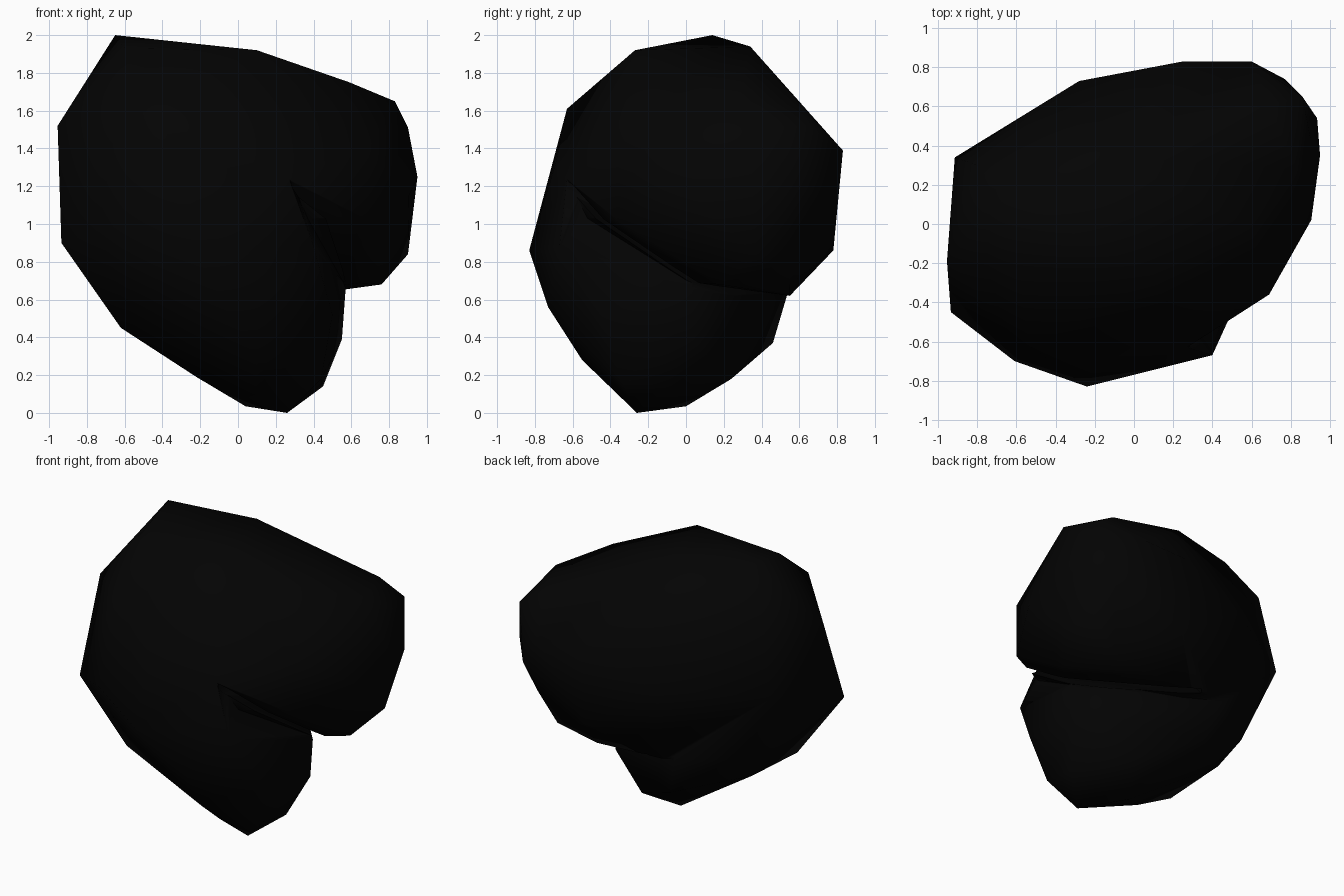
import bpy, bmesh, math

if "Cube" in bpy.data.objects:
    bpy.data.objects.remove(bpy.data.objects["Cube"])

# Left mass shared by both lobes
shared = [(-.935, -.45, .9), (-.72, .22, .66), (-.955, -.19, 1.52),
          (-.915, .34, 1.19), (-.61, -.7, 1.0), (-.525, -.63, 1.61),
          (.1, -.27, 1.92), (.27, -.63, 1.24)]

# Upper lobe, reaching back and to the right
upper = [(-.65, .14, 2.0), (-.6, -.2, 1.93), (-.09, .34, 1.94), (-.8, .3, 1.72),
         (.59, -.02, 1.75), (.83, .28, 1.65), (.9, .44, 1.51), (.86, .65, 1.52),
         (.69, .61, 1.63), (.95, .35, 1.25), (.935, .54, 1.2),
         (.77, .74, 1.15), (.6, .83, 1.39), (.25, .83, 1.38), (.25, .78, .86),
         (-.28, .73, 1.22), (.905, .02, 1.15), (.69, -.36, 1.4), (.69, -.36, 1.02),
         (.9, .37, .84), (.79, .55, .87), (.76, .18, .68), (.63, .55, .68),
         (.32, .55, .62), (-.2, .56, .65), (.6, .03, .69), (.5, -.28, .9),
         (.38, -.52, 1.03)]

# Lower lobe, reaching forward and down
lower = [(-.62, -.37, .45), (-.61, .12, .47), (.26, -.26, 0), (.04, 0, .035),
         (.45, -.1, .14), (.44, -.35, .18),
         (.09, -.33, .1), (-.22, -.23, .19), (.1, -.55, .28), (.1, -.73, .56),
         (-.24, -.83, .86), (.4, -.67, .88), (.5, -.45, .52), (.55, .03, .39),
         (.57, .03, .66), (.4, .22, .42), (.4, .24, .62), (.18, .24, .18),
         (-.2, .46, .37), (-.28, .54, .64), (-.2, -.69, 1.32)]


def hull(name, points):
    bm = bmesh.new()
    for p in points:
        bm.verts.new(p)
    bmesh.ops.convex_hull(bm, input=bm.verts[:])
    loose = [v for v in bm.verts if not v.link_faces]
    bmesh.ops.delete(bm, geom=loose, context='VERTS')
    bmesh.ops.recalc_face_normals(bm, faces=bm.faces[:])
    mesh = bpy.data.meshes.new(name)
    bm.to_mesh(mesh)
    bm.free()
    obj = bpy.data.objects.new(name, mesh)
    bpy.context.collection.objects.link(obj)
    return obj


def boolean(target, other, operation):
    mod = target.modifiers.new("bool", 'BOOLEAN')
    mod.operation = operation
    mod.solver = 'EXACT'
    mod.object = other
    bpy.context.view_layer.objects.active = target
    target.select_set(True)
    bpy.ops.object.modifier_apply(modifier=mod.name)
    bpy.data.objects.remove(other, do_unlink=True)


def fold_point(x, y, lift=0):
    return (x, y, 1.2 - .372 * (x - .3) - .597 * (y + .62) + lift)


# Merge the lobes into one skin with a crease between them
body = hull("two_lobed_lump", shared + upper)
boolean(body, hull("lower_lobe", shared + lower), 'UNION')

# Narrow fold running inward from the crease
rim = [(.36, -.7), (.75, -.25), (.8, .3), (.5, .65), (-.05, .65)]
inner = [(.08, -.42), (-.05, .1), (-.2, .38)]
fold = [fold_point(x, y, s * .025) for x, y in rim for s in (-1, 1)]
fold += [fold_point(x, y) for x, y in inner]
boolean(body, hull("fold_cutter", fold), 'DIFFERENCE')

# Smooth black surface
mat = bpy.data.materials.new("black")
mat.diffuse_color = (0.001, 0.001, 0.001, 1)
mat.use_nodes = True
mat.node_tree.nodes["Principled BSDF"].inputs["Base Color"].default_value = mat.diffuse_color
body.data.materials.clear()
body.data.materials.append(mat)
bpy.ops.object.shade_smooth_by_angle(angle=math.radians(75))
